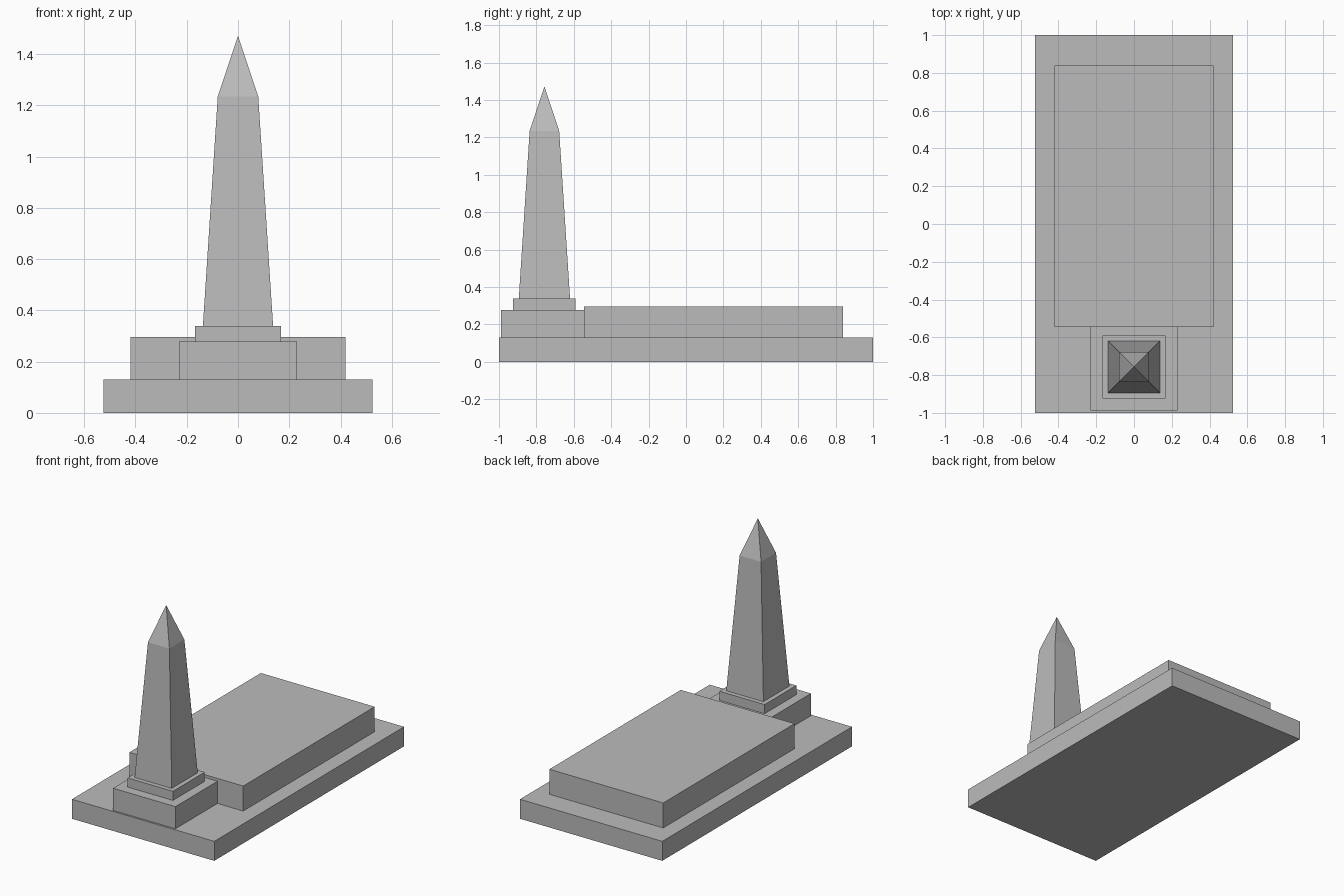
import bpy
import bmesh
from mathutils import Matrix, Vector

cube = bpy.data.objects.get("Cube")
if cube:
    bpy.data.objects.remove(cube, do_unlink=True)

# Single stone colour
stone = bpy.data.materials.new("grey_stone")
stone.use_nodes = True
colour = (0.5, 0.5, 0.5, 1)
stone.diffuse_color = colour
stone.node_tree.nodes["Principled BSDF"].inputs["Base Color"].default_value = colour


def block(name, width, y0, y1, z0, z1, taper=1.0):
    """Box centred on x = 0; taper scales its top, and zero brings it to a point."""
    bm = bmesh.new()
    bmesh.ops.create_cube(bm, size=1)
    top = [v for v in bm.verts if v.co.z > 0]
    for v in top:
        v.co.x *= taper
        v.co.y *= taper
    if taper == 0:
        bmesh.ops.remove_doubles(bm, verts=top, dist=0.001)
    centre = Vector((0, (y0 + y1) / 2, (z0 + z1) / 2))
    bm.transform(Matrix.Translation(centre) @ Matrix.Diagonal((width, y1 - y0, z1 - z0, 1)))
    bmesh.ops.recalc_face_normals(bm, faces=bm.faces)
    mesh = bpy.data.meshes.new(name)
    bm.to_mesh(mesh)
    bm.free()
    mesh.materials.append(stone)
    obj = bpy.data.objects.new(name, mesh)
    bpy.context.collection.objects.link(obj)
    return obj


# Ground slab and raised grave cover
block("base_slab", 1.05, -1, 1, 0, 0.13)
block("grave_cover", 0.84, -0.545, 0.84, 0.13, 0.297)

# Stepped pedestal under the obelisk
block("pedestal", 0.46, -0.988, -0.545, 0.13, 0.278)
block("pedestal_step", 0.334, -0.924, -0.59, 0.278, 0.339)

# Tapering obelisk shaft with a pointed cap
mid, foot, neck = -0.757, 0.137, 0.079
block("obelisk_shaft", 2 * foot, mid - foot, mid + foot, 0.339, 1.234, neck / foot)
block("obelisk_cap", 2 * neck, mid - neck, mid + neck, 1.234, 1.472, 0)
